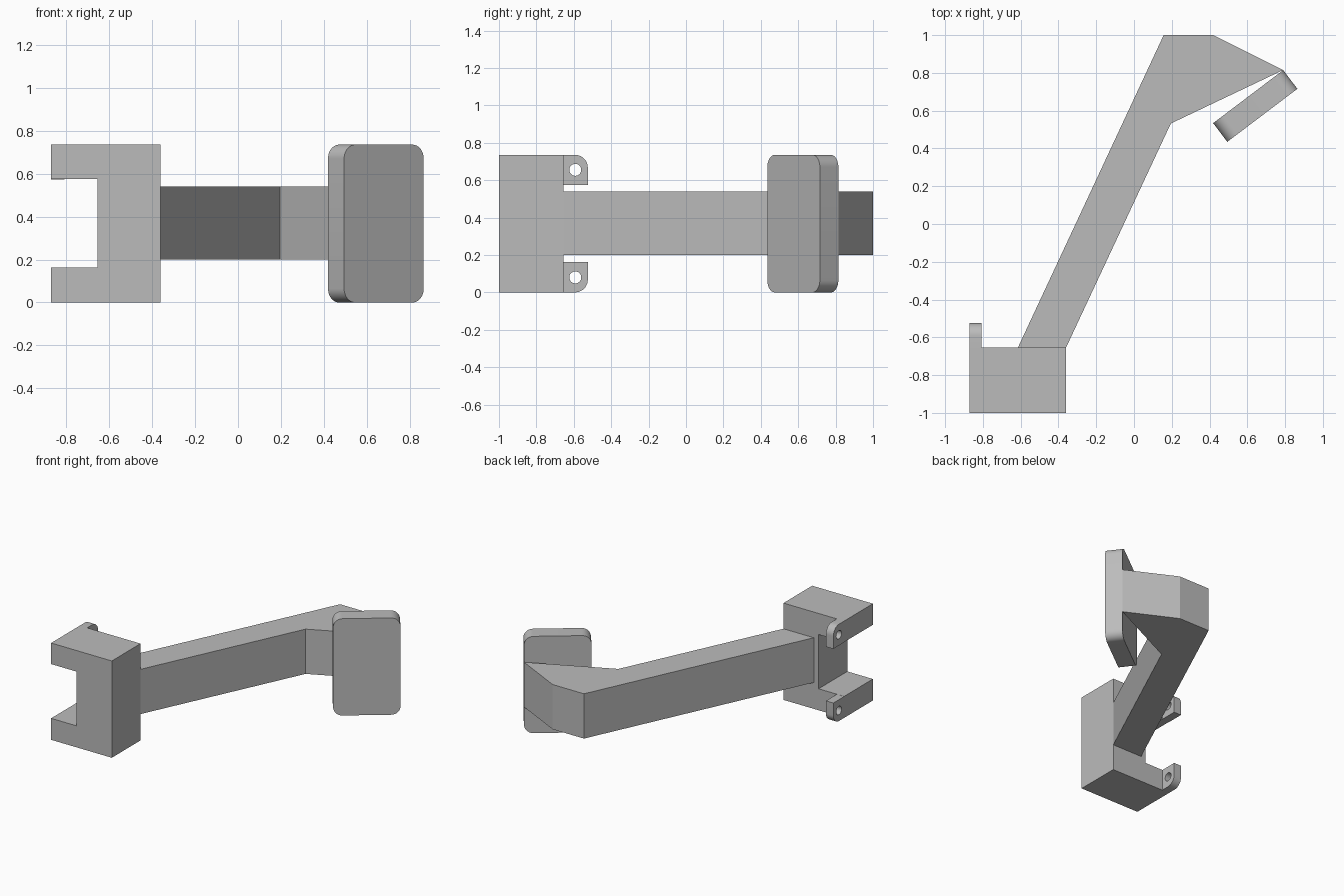
import bpy, bmesh, math
from mathutils import Matrix, Vector

if "Cube" in bpy.data.objects:
    bpy.data.objects.remove(bpy.data.objects["Cube"])

grey = bpy.data.materials.new("plain grey")
grey.diffuse_color = (0.5, 0.5, 0.5, 1)
grey.use_nodes = True
grey.node_tree.nodes["Principled BSDF"].inputs["Base Color"].default_value = grey.diffuse_color


def prism(name, outline, depth, matrix):
    """Extrude a flat outline along local z, then place it."""
    bm = bmesh.new()
    face = bm.faces.new([bm.verts.new((u, v, 0)) for u, v in outline])
    top = bmesh.ops.extrude_face_region(bm, geom=[face])["geom"]
    bmesh.ops.translate(bm, vec=(0, 0, depth),
                        verts=[g for g in top if isinstance(g, bmesh.types.BMVert)])
    bm.transform(matrix)
    bmesh.ops.recalc_face_normals(bm, faces=bm.faces)
    mesh = bpy.data.meshes.new(name)
    bm.to_mesh(mesh)
    bm.free()
    mesh.materials.append(grey)
    obj = bpy.data.objects.new(name, mesh)
    bpy.context.collection.objects.link(obj)
    return obj


def arc(cu, cv, r, start, sweep, n=10):
    return [(cu + r * math.cos(math.radians(start + sweep * i / n)),
             cv + r * math.sin(math.radians(start + sweep * i / n))) for i in range(n + 1)]


def drill(obj, u, v, r, depth, matrix):
    """Cut a round hole through a part along its local z."""
    cutter = prism(obj.name + "_hole_cutter", arc(u, v, r, 0, 360, 28)[:-1], depth + 0.1,
                   matrix @ Matrix.Translation((0, 0, -0.05)))
    cutter.hide_render = True
    cutter.hide_viewport = True
    mod = obj.modifiers.new("hole", "BOOLEAN")
    mod.operation = "DIFFERENCE"
    mod.solver = "EXACT"
    mod.object = cutter


def smooth(obj):
    bpy.ops.object.select_all(action="DESELECT")
    obj.select_set(True)
    bpy.context.view_layer.objects.active = obj
    bpy.ops.object.shade_smooth_by_angle(angle=math.radians(30))


def frame(u, v, w, origin):
    m = Matrix((u, v, w)).transposed().to_4x4()
    m.translation = Vector(origin)
    return m


H = 0.735

# Notched base block, profile in x/z extruded towards the back
prism("clamp_block", [(-0.87, 0), (-0.36, 0), (-0.36, H), (-0.87, H), (-0.87, 0.575),
                      (-0.655, 0.575), (-0.655, 0.163), (-0.87, 0.163)], 0.345,
      frame((1, 0, 0), (0, 0, 1), (0, 1, 0), (0, -1, 0)))

# Two drilled ears behind the block, mirrored about mid height
for name, z0, sign in (("lower_ear", 0, 1), ("upper_ear", H, -1)):
    m = frame((0, 1, 0), (0, 0, sign), (1, 0, 0), (-0.87, -0.655, z0))
    ear = prism(name, [(0, 0)] + arc(0.062, 0.068, 0.068, -90, 90) + [(0.13, 0.162), (0, 0.162)],
                0.062, m)
    drill(ear, 0.063, 0.08, 0.032, 0.062, m)
    smooth(ear)

# Slanted arm with its bent head
prism("arm", [(-0.615, -0.655), (-0.36, -0.655), (0.195, 0.532), (0.79, 0.815),
              (0.42, 1), (0.157, 1)], 0.34, Matrix.Translation((0, 0, 0.2)))

# Rounded mounting plate, turned about z, with four holes
a = math.atan2(0.28, 0.37)
L, T, R = 0.465, 0.124, 0.065
m = frame((math.cos(a), math.sin(a), 0), (0, 0, 1), (-math.sin(a), math.cos(a), 0),
          (0.494, 0.435, 0))
outline = (arc(L - R, R, R, -90, 90) + arc(L - R, H - R, R, 0, 90)
           + arc(R, H - R, R, 90, 90) + arc(R, R, R, 180, 90))
plate = prism("mounting_plate", outline, T, m)
for u, r in ((0.062, 0.028), (0.402, 0.024)):
    for v in (0.077, H - 0.077):
        drill(plate, u, v, r, T, m)
smooth(plate)
